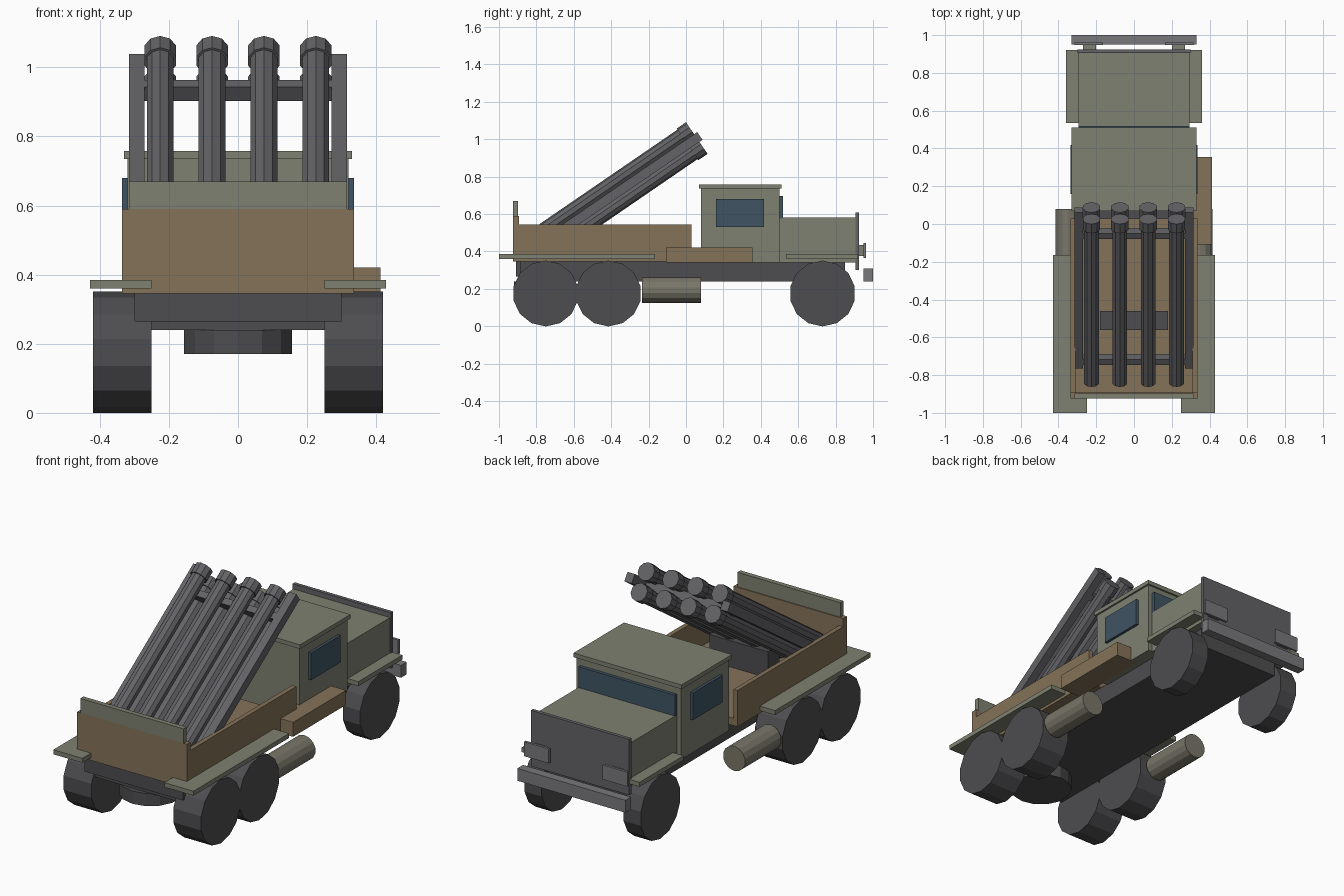
import bpy, math
from mathutils import Vector, Matrix

if "Cube" in bpy.data.objects:
    bpy.data.objects.remove(bpy.data.objects["Cube"])


def material(name, r, g, b):
    m = bpy.data.materials.new(name)
    m.diffuse_color = (r, g, b, 1)
    m.use_nodes = True
    m.node_tree.nodes["Principled BSDF"].inputs["Base Color"].default_value = m.diffuse_color
    return m


GREEN = material("olive_paint", 0.21, 0.22, 0.165)
BROWN = material("tan_boards", 0.235, 0.17, 0.10)
DARK = material("dark_rubber", 0.075, 0.075, 0.08)
STEEL = material("tube_steel", 0.125, 0.125, 0.135)
GLASS = material("blue_glass", 0.05, 0.09, 0.125)
TANK = material("tank_metal", 0.19, 0.18, 0.14)
LIGHT = material("light_metal", 0.19, 0.19, 0.20)


def box(name, x, y, z, mat):
    """Axis-aligned box from (min, max) ranges."""
    bpy.ops.mesh.primitive_cube_add(size=1, location=[(a + b) / 2 for a, b in (x, y, z)])
    ob = bpy.context.object
    ob.name = name
    ob.data.transform(Matrix.Diagonal([b - a for a, b in (x, y, z)] + [1]))
    ob.data.materials.append(mat)
    return ob


def pair(name, x, y, z, mat):
    """Box repeated on both sides."""
    box("right_" + name, x, y, z, mat)
    box("left_" + name, (-x[1], -x[0]), y, z, mat)


def rod(name, p, q, r, sides, mat, spin=0.0):
    """Flat-faced cylinder between two points."""
    p, q = Vector(p), Vector(q)
    bpy.ops.mesh.primitive_cylinder_add(vertices=sides, radius=r, depth=(q - p).length, location=(p + q) / 2)
    ob = bpy.context.object
    ob.name = name
    ob.data.transform(Matrix.Rotation(spin, 4, 'Z'))
    ob.rotation_euler = (q - p).to_track_quat('Z', 'Y').to_euler()
    ob.data.materials.append(mat)
    return ob


# Chassis
box("chassis", (-0.25, 0.25), (-0.89, 0.85), (0.24, 0.345), DARK)
box("rear_crossmember", (-0.30, 0.30), (-0.91, -0.885), (0.265, 0.345), DARK)
rod("spare_wheel", (0, -0.76, 0.17), (0, -0.76, 0.24), 0.16, 14, DARK)

# Wheels, fuel tanks and mudguards on both sides
for side, s in (("right", 1), ("left", -1)):
    for label, y, x0, x1 in (("rear", -0.75, 0.25, 0.42), ("middle", -0.415, 0.25, 0.42),
                             ("front", 0.73, 0.25, 0.355)):
        rod(f"{side}_{label}_wheel", (s * x0, y, 0.175), (s * x1, y, 0.175), 0.176, 14, DARK)
    rod(side + "_fuel_tank", (s * 0.35, -0.235, 0.193), (s * 0.35, 0.08, 0.193), 0.068, 14, TANK)
pair("rear_mudguard", (0.25, 0.428), (-1.0, -0.165), (0.36, 0.385), GREEN)
pair("front_mudguard", (0.20, 0.36), (0.535, 0.92), (0.36, 0.385), GREEN)
box("tool_box", (0.28, 0.412), (-0.108, 0.355), (0.34, 0.42), BROWN)

# Cargo bed
box("bed_floor", (-0.335, 0.335), (-0.90, 0.03), (0.345, 0.385), BROWN)
pair("bed_wall", (0.31, 0.335), (-0.90, 0.03), (0.37, 0.545), BROWN)
box("tailgate", (-0.335, 0.335), (-0.925, -0.893), (0.345, 0.59), BROWN)
box("tailgate_board", (-0.315, 0.315), (-0.925, -0.898), (0.59, 0.67), GREEN)

# Cab
box("cab", (-0.32, 0.32), (0.08, 0.50), (0.34, 0.735), GREEN)
box("cab_roof", (-0.33, 0.33), (0.07, 0.51), (0.735, 0.758), GREEN)
pair("door_window", (0.31, 0.335), (0.16, 0.417), (0.53, 0.68), GLASS)
box("windshield", (-0.295, 0.295), (0.49, 0.518), (0.575, 0.695), GLASS)

# Hood, grille, lights and bumper
box("hood", (-0.295, 0.295), (0.49, 0.912), (0.34, 0.58), GREEN)
box("grille", (-0.30, 0.30), (0.905, 0.925), (0.30, 0.608), STEEL)
pair("lamp_mount", (0.20, 0.27), (0.92, 0.952), (0.375, 0.435), GREEN)
pair("lamp", (0.165, 0.315), (0.948, 0.962), (0.365, 0.445), LIGHT)
box("bumper", (-0.33, 0.33), (0.95, 1.0), (0.24, 0.308), LIGHT)

# Launcher: two rows of four inclined tubes with wider muzzle rings
TILT = math.radians(34.4)
aim = Vector((0, math.cos(TILT), math.sin(TILT)))
up = Vector((0, -math.sin(TILT), math.cos(TILT)))
muzzle = Vector((0, 0.0575, 1.006))
for row, offset in (("upper", 0.0545), ("lower", -0.0545)):
    for i in range(4):
        end = muzzle + up * offset + Vector((-0.225 + 0.15 * i, 0, 0))
        rod(f"{row}_tube_{i + 1}", end - aim * 1.05, end - aim * 0.01, 0.041, 10, STEEL)
        rod(f"{row}_muzzle_{i + 1}", end - aim * 0.06, end, 0.048, 10, STEEL)

# Launcher side rails and cross bars
for side, s in (("right", 1), ("left", -1)):
    rail = box(side + "_launcher_rail", (-0.0225, 0.0225), (-0.50, 0.50), (-0.025, 0.025), STEEL)
    rail.location = muzzle - aim * 0.48 + Vector((s * 0.2925, 0, 0))
    rail.rotation_euler.x = TILT
for label, t in (("upper", 0.13), ("lower", 0.94)):
    bar = box(label + "_cross_bar", (-0.28, 0.28), (-0.018, 0.018), (-0.025, 0.025), STEEL)
    bar.location = muzzle - aim * t
    bar.rotation_euler.x = TILT
box("launcher_pedestal", (-0.18, 0.18), (-0.56, -0.46), (0.38, 0.53), DARK)
